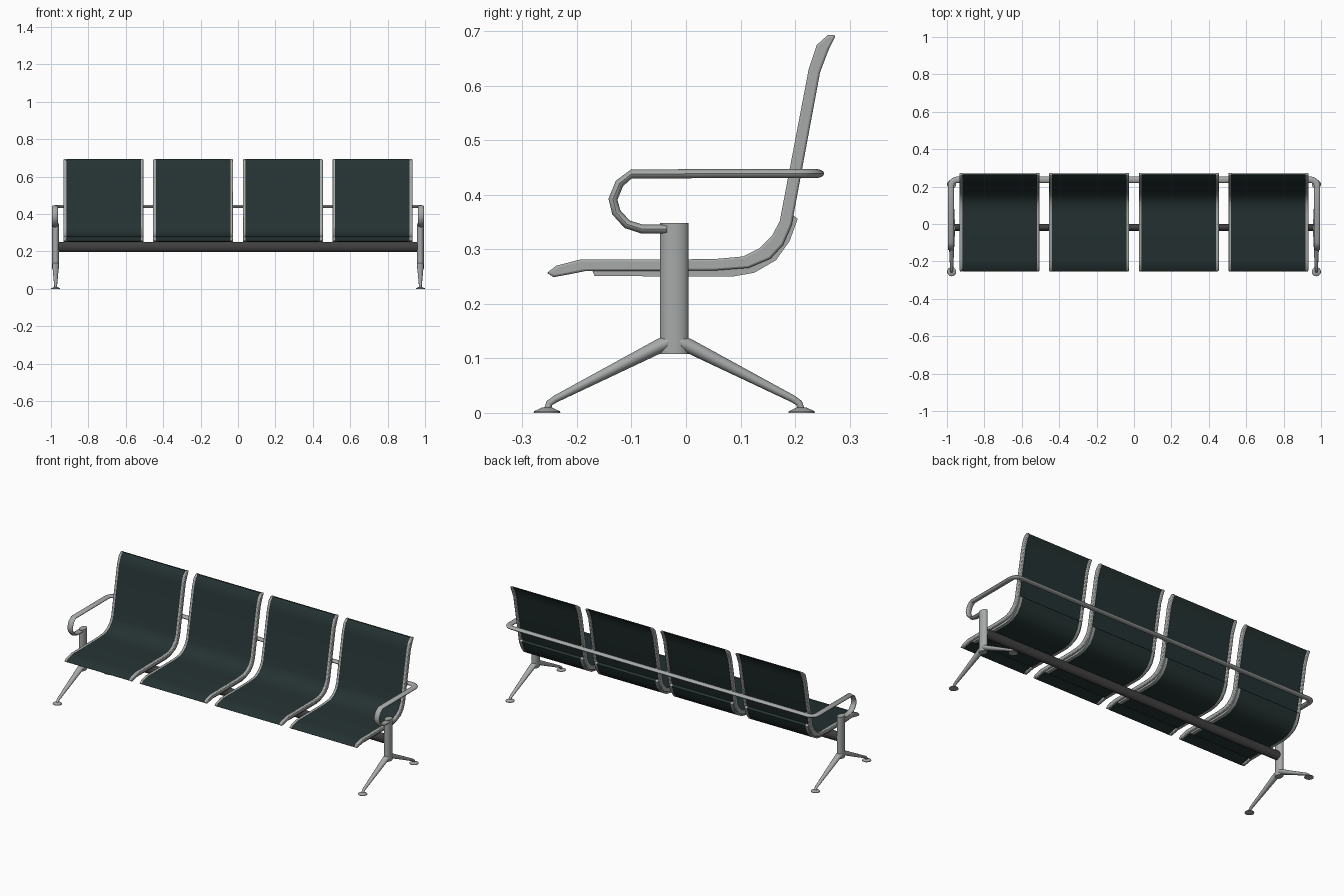
import bpy, bmesh, math
from mathutils import Vector, Matrix

if "Cube" in bpy.data.objects:
    bpy.data.objects.remove(bpy.data.objects["Cube"])


def material(name, rgb):
    m = bpy.data.materials.new(name)
    m.use_nodes = True
    m.diffuse_color = (*rgb, 1)
    m.node_tree.nodes["Principled BSDF"].inputs["Base Color"].default_value = (*rgb, 1)
    return m


METAL = material("brushed grey metal", (0.38, 0.40, 0.395))
GREEN = material("dark green upholstery", (0.018, 0.031, 0.031))
BLACK = material("charcoal beam", (0.05, 0.05, 0.05))


def finish(name, bm, mat, angle=40):
    bmesh.ops.recalc_face_normals(bm, faces=bm.faces)
    mesh = bpy.data.meshes.new(name)
    bm.to_mesh(mesh)
    bm.free()
    mesh.materials.append(mat)
    mesh.shade_smooth()
    mesh.set_sharp_from_angle(angle=math.radians(angle))
    ob = bpy.data.objects.new(name, mesh)
    bpy.context.scene.collection.objects.link(ob)
    return ob


def skin(bm, rings):
    """Join closed rings of points into a capped tube."""
    loops = [[bm.verts.new(p) for p in ring] for ring in rings]
    n = len(loops[0])
    for a, b in zip(loops, loops[1:]):
        for i in range(n):
            j = (i + 1) % n
            bm.faces.new((a[i], a[j], b[j], b[i]))
    bm.faces.new(loops[0])
    bm.faces.new(loops[-1])


def sweep(name, path, radii, mat, sides=14):
    """Oval tube along a path; radii are (sideways, upright) per point."""
    pts = [Vector(p) for p in path]
    rings = []
    for i, p in enumerate(pts):
        t = (pts[min(i + 1, len(pts) - 1)] - pts[max(i - 1, 0)]).normalized()
        if abs(t.x) < 1e-4:
            side = Vector((-math.copysign(1, p.x), 0, 0))
        else:
            side = Vector((t.y, -t.x, 0)).normalized()
        up = side.cross(t)
        a, b = radii[i]
        angles = [math.tau * k / sides for k in range(sides)]
        rings.append([p + side * a * math.cos(w) + up * b * math.sin(w) for w in angles])
    bm = bmesh.new()
    skin(bm, rings)
    return finish(name, bm, mat)


def strip(name, upper, lower, x0, x1, mat, bevel=0):
    """Bent plate between two side profiles, spanning x0 to x1."""
    bm = bmesh.new()
    skin(bm, [[(x0, *u), (x1, *u), (x1, *l), (x0, *l)] for u, l in zip(upper, lower)])
    ob = finish(name, bm, mat, 35)
    if bevel:
        mod = ob.modifiers.new("rounded edges", "BEVEL")
        mod.width, mod.segments = bevel, 2
        mod.limit_method, mod.angle_limit = "ANGLE", math.radians(50)
    return ob


def between(upper, lower, f):
    return [tuple(a + (b - a) * f for a, b in zip(u, l)) for u, l in zip(upper, lower)]


# Side profiles (y, z) of the seat rails, and of the pan under the seat
TOP = [(-.255, .257), (-.238, .270), (-.195, .281), (.05, .282), (.105, .287), (.135, .302),
       (.158, .325), (.172, .352), (.225, .63), (.24, .675), (.26, .693)]
BOTTOM = [(-.243, .249), (-.215, .254), (-.185, .260), (.05, .261), (.115, .266), (.155, .283),
          (.178, .308), (.194, .345), (.246, .625), (.262, .667), (.275, .693)]
PAN_TOP = [(-.172, .262), (.05, .264), (.11, .268), (.15, .285), (.174, .310), (.194, .365)]
PAN_BOTTOM = [(-.168, .251), (.085, .250), (.125, .257), (.165, .280), (.19, .315), (.205, .356)]

HALF, RAIL = 0.214, 0.017
POST_X, POST_Y = 0.975, -0.0215
BACK_Y, ARM_Z = 0.237, 0.439

# Four seats, each with two rails, upholstered shell and under-pan
for n in range(4):
    cx = (n - 1.5) * 0.479
    inner = HALF - RAIL
    strip(f"seat_shell_{n + 1}", between(TOP, BOTTOM, 0.04), between(TOP, BOTTOM, 0.6),
          cx - inner - 0.002, cx + inner + 0.002, GREEN)
    strip(f"seat_pan_{n + 1}", PAN_TOP, PAN_BOTTOM, cx - inner + 0.01, cx + inner - 0.01, GREEN)
    for s in (-1, 1):
        strip(f"seat_rail_{n + 1}", TOP, BOTTOM, cx + s * inner, cx + s * HALF, METAL, 0.004)
        strip(f"pan_flange_{n + 1}", PAN_TOP, PAN_BOTTOM,
              cx + s * (inner - 0.01), cx + s * (inner + 0.006), METAL)
        # Small mount tying the seat back to the rear bar
        bm = bmesh.new()
        bmesh.ops.create_cube(bm, size=1, matrix=Matrix.Translation((cx + s * (inner + 0.007), 0.218, ARM_Z))
                              @ Matrix.Diagonal((0.01, 0.022, 0.01, 1)))
        finish("back_mount", bm, METAL)

# Armrests and rear bar as one continuous bent oval tube
arm_x, bend = 0.979, 0.035
loop = [(-.035, .337), (-.08, .337), (-.108, .346), (-.128, .368), (-.134, .392),
        (-.122, .421), (-.1, .4385)]
half = [(-arm_x, y, z) for y, z in loop]
half.append((-arm_x, BACK_Y - bend - 0.03, ARM_Z))
for k in range(7):
    w = math.pi / 2 * k / 6
    half.append((-arm_x + bend * (1 - math.cos(w)), BACK_Y - bend + bend * math.sin(w), ARM_Z))
half.append((-arm_x + bend + 0.03, BACK_Y, ARM_Z))
path = half + [(-x, y, z) for x, y, z in reversed(half)]
sweep("arms_and_rear_bar", path, [(0.0165, 0.0085)] * len(path), METAL)

# Main beam under the seats
beam = [(s * POST_X, POST_Y + 0.003, 0.224) for s in (-1, 1)]
sweep("main_beam", beam, [(0.019, 0.027)] * 2, BLACK, 20)

# End supports: post, two splayed legs and foot pads
for s, label in ((-1, "right"), (1, "left")):
    bm = bmesh.new()
    bmesh.ops.create_cone(bm, cap_ends=True, segments=24, radius1=1, radius2=1, depth=1,
                          matrix=Matrix.Translation((s * POST_X, POST_Y, 0.228))
                          @ Matrix.Diagonal((0.0185, 0.0265, 0.24, 1)))
    finish(f"{label}_post", bm, METAL)
    for d, end in ((-1, "front"), (1, "rear")):
        leg = [(.008, .131), (.0265, .123), (.218, .0255), (.229, .018), (.2335, .004)]
        radii = [(.0175, .0135), (.0175, .0135), (.0085, .0068), (.0075, .0065), (.0075, .0065)]
        sweep(f"{label}_{end}_leg", [(s * POST_X, POST_Y + d * y, z) for y, z in leg], radii, METAL)
        bm = bmesh.new()
        for r1, r2, z0, h in ((.0245, .0235, 0, .003), (.0235, .009, .003, .007)):
            bmesh.ops.create_cone(bm, cap_ends=True, segments=20, radius1=r1, radius2=r2, depth=h,
                                  matrix=Matrix.Translation((s * POST_X, POST_Y + d * .2335, z0 + h / 2)))
        finish(f"{label}_{end}_foot", bm, METAL)
